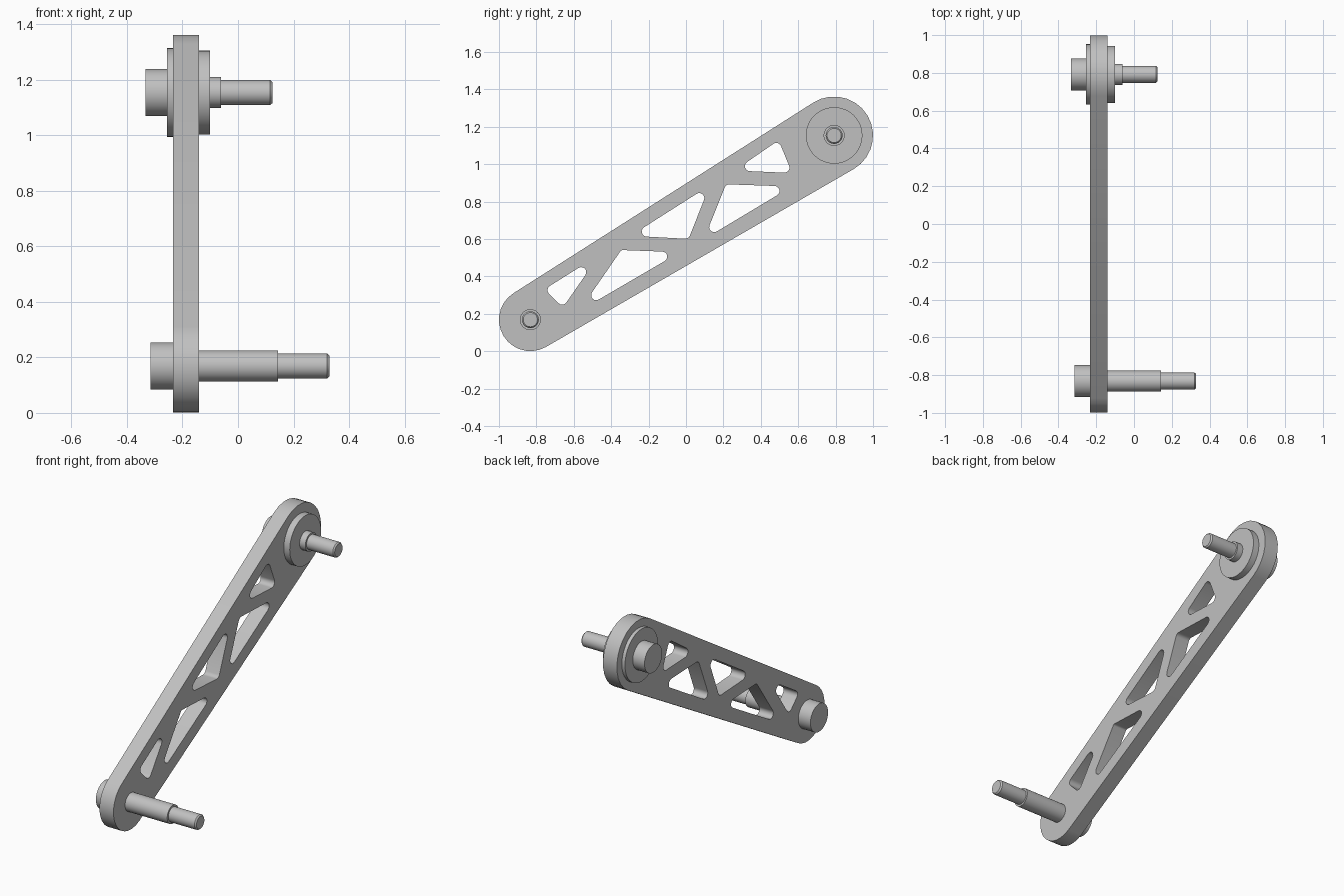
import bpy, bmesh
from math import atan2, asin, cos, sin, pi, hypot, radians

if "Cube" in bpy.data.objects:
    bpy.data.objects.remove(bpy.data.objects["Cube"], do_unlink=True)

grey = bpy.data.materials.new("light grey metal")
grey.use_nodes = True
colour = (0.53, 0.53, 0.53, 1)
grey.diffuse_color = colour
grey.node_tree.nodes["Principled BSDF"].inputs["Base Color"].default_value = colour


def finish(name, bm):
    bmesh.ops.recalc_face_normals(bm, faces=bm.faces[:])
    mesh = bpy.data.meshes.new(name)
    bm.to_mesh(mesh)
    bm.free()
    mesh.materials.append(grey)
    ob = bpy.data.objects.new(name, mesh)
    bpy.context.collection.objects.link(ob)
    bpy.ops.object.select_all(action='DESELECT')
    ob.select_set(True)
    bpy.context.view_layer.objects.active = ob
    bpy.ops.object.shade_smooth_by_angle(angle=radians(30))
    return ob


def rounded_outline(circles, steps):
    """Tangent outline around counter-clockwise circles (y, z, radius)."""
    n = len(circles)
    normals = []
    for i in range(n):
        (y0, z0, r0), (y1, z1, r1) = circles[i], circles[(i + 1) % n]
        dy, dz = y1 - y0, z1 - z0
        normals.append(atan2(dz, dy) - pi / 2 + asin((r1 - r0) / -hypot(dy, dz)) * -1
                       if r0 == r1 else
                       atan2(dz, dy) - pi / 2 + asin((r0 - r1) / hypot(dy, dz)))
    points = []
    for i, (y, z, r) in enumerate(circles):
        start = normals[i - 1]
        sweep = (normals[i] - start) % (2 * pi)
        for k in range(steps + 1):
            a = start + sweep * k / steps
            points.append((y + r * cos(a), z + r * sin(a)))
    return points


def turned_part(name, centre, profile, segments=48):
    """Lathe (x, radius) steps about an axis parallel to x."""
    y, z = centre
    bm = bmesh.new()
    rings = [[bm.verts.new((x, y + r * cos(2 * pi * k / segments),
                            z + r * sin(2 * pi * k / segments)))
              for k in range(segments)] for x, r in profile]
    for a, b in zip(rings, rings[1:]):
        for k in range(segments):
            j = (k + 1) % segments
            bm.faces.new((a[k], a[j], b[j], b[k]))
    bm.faces.new(rings[0])
    bm.faces.new(rings[-1])
    return finish(name, bm)


# Key positions
LOW, HIGH = (-0.832, 0.169), (0.792, 1.154)
BACK, FRONT = -0.234, -0.14
R = 0.027

# Tapered arm with truss cut-outs
windows = [
    [(-0.713, 0.327, R), (-0.662, 0.276, R), (-0.560, 0.423, R)],
    [(-0.338, 0.525, 0.016), (-0.480, 0.300, R), (-0.127, 0.506, R)],
    [(-0.210, 0.640, R), (-0.004, 0.629, R), (0.071, 0.819, R)],
    [(0.232, 0.865, R), (0.151, 0.664, R), (0.473, 0.857, R)],
    [(0.342, 0.990, R), (0.526, 0.982, R), (0.483, 1.087, R)],
]
outlines = [rounded_outline([(*LOW, 0.168), (*HIGH, 0.208)], 14)]
outlines += [rounded_outline(w, 6) for w in windows]

bm = bmesh.new()
for outline in outlines:
    loop = [bm.verts.new((BACK, y, z)) for y, z in outline]
    for a, b in zip(loop, loop[1:] + loop[:1]):
        bm.edges.new((a, b))
bmesh.ops.triangle_fill(bm, use_beauty=True, edges=bm.edges[:])
extruded = bmesh.ops.extrude_face_region(bm, geom=bm.faces[:], use_keep_orig=True)
top = [v for v in extruded["geom"] if isinstance(v, bmesh.types.BMVert)]
bmesh.ops.translate(bm, verts=top, vec=(FRONT - BACK, 0, 0))
finish("arm", bm)

# Upper joint: washers on both sides, bolt head and stepped pin
turned_part("upper_back_washer", HIGH, [(-0.255, 0.16), (BACK, 0.16)])
turned_part("upper_front_washer", HIGH, [(FRONT, 0.151), (-0.10, 0.151)])
turned_part("upper_bolt_head", HIGH, [(-0.334, 0.085), (-0.255, 0.085)])
turned_part("upper_pin", HIGH, [(-0.10, 0.056), (-0.061, 0.056), (-0.061, 0.045),
                                (0.116, 0.045), (0.124, 0.038)])

# Lower joint: bolt head and long stepped pin
turned_part("lower_bolt_head", LOW, [(-0.316, 0.085), (BACK, 0.085)])
turned_part("lower_pin", LOW, [(FRONT, 0.056), (0.144, 0.056), (0.144, 0.045),
                               (0.321, 0.045), (0.329, 0.038)])
